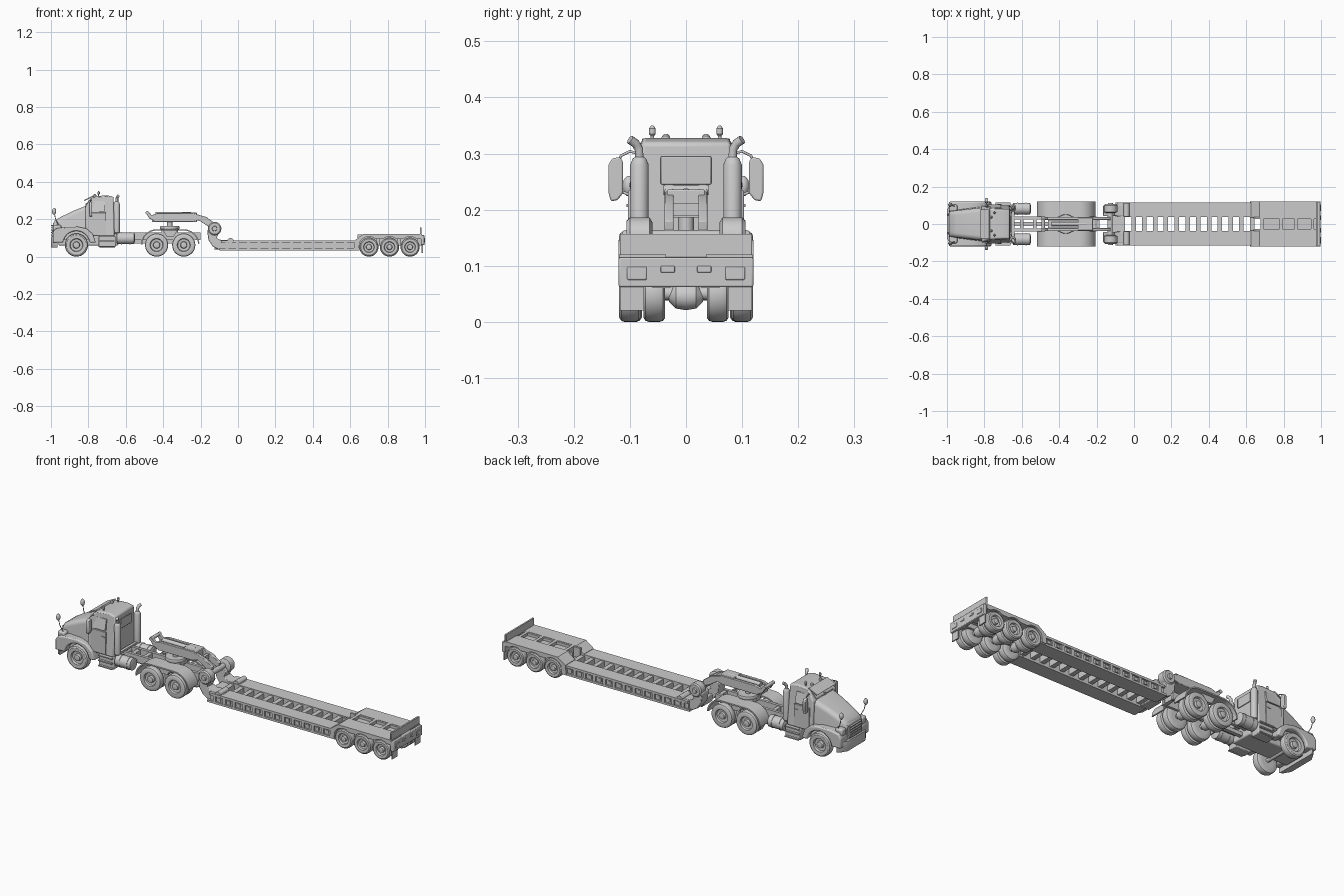
import bpy, bmesh, math
from mathutils import Vector


def finish(name, bm, bevel=0.0, angle=35):
    bmesh.ops.recalc_face_normals(bm, faces=bm.faces)
    me = bpy.data.meshes.new(name)
    bm.to_mesh(me)
    bm.free()
    ob = bpy.data.objects.new(name, me)
    bpy.context.collection.objects.link(ob)
    if bevel:
        m = ob.modifiers.new("bevel", 'BEVEL')
        m.width, m.segments, m.limit_method = bevel, 2, 'ANGLE'
    bpy.ops.object.select_all(action='DESELECT')
    bpy.context.view_layer.objects.active = ob
    ob.select_set(True)
    bpy.ops.object.shade_smooth_by_angle(angle=math.radians(angle))
    return ob


def loft(name, rings, bevel=0.0):
    """Skin equal-length rings of points and cap both ends."""
    bm = bmesh.new()
    vs = [[bm.verts.new(p) for p in r] for r in rings]
    n = len(vs[0])
    for a, b in zip(vs, vs[1:]):
        for i in range(n):
            bm.faces.new((a[i], a[(i + 1) % n], b[(i + 1) % n], b[i]))
    bm.faces.new(vs[0])
    bm.faces.new(vs[-1])
    return finish(name, bm, bevel)


def prism(name, pts, y0, y1, bevel=0.0, both=False):
    """Side profile (x, z) extruded across y, optionally on both sides."""
    for s in ((1, -1) if both else (1,)):
        loft(name, [[(x, s * y, z) for x, z in pts] for y in (y0, y1)], bevel)


def box(name, x0, x1, y0, y1, z0, z1, bevel=0.0, both=False):
    prism(name, [(x0, z0), (x1, z0), (x1, z1), (x0, z1)], y0, y1, bevel, both)


def lathe(name, prof, c, axis='Y', sgn=1, n=32):
    """Revolve (radius, offset) profile round an axis through c."""
    rings = []
    for r, o in prof:
        ring = []
        for i in range(n):
            a = 2 * math.pi * i / n
            u, v, w = r * math.cos(a), r * math.sin(a), o * sgn
            p = {'X': (w, u, v), 'Y': (u, w, v), 'Z': (u, v, w)}[axis]
            ring.append(Vector(c) + Vector(p))
        rings.append(ring)
    return loft(name, rings)


def tube(name, pts, r):
    cu = bpy.data.curves.new(name, 'CURVE')
    cu.dimensions, cu.bevel_depth, cu.bevel_resolution, cu.use_fill_caps = '3D', r, 3, True
    sp = cu.splines.new('POLY')
    sp.points.add(len(pts) - 1)
    for p, q in zip(sp.points, pts):
        p.co = (*q, 1)
    ob = bpy.data.objects.new(name, cu)
    bpy.context.collection.objects.link(ob)


def arc(cx, cz, r, a0, a1, n=12):
    return [(cx + r * math.cos(math.radians(a0 + (a1 - a0) * i / n)),
             cz + r * math.sin(math.radians(a0 + (a1 - a0) * i / n))) for i in range(n + 1)]


def tyre(name, x, r, y_in, y_out):
    """Tyre with dished rim and hub on each side."""
    w = y_out - y_in
    prof = [(r * .5, 0), (r * .85, 0), (r * .96, w * .1), (r, w * .25), (r, w * .75), (r * .96, w * .9),
            (r * .85, w), (r * .62, w * .97), (r * .57, w * .97), (r * .52, w * .7), (r * .3, w * .65),
            (r * .26, w * .95), (r * .1, w)]
    for s in (1, -1):
        lathe(name, prof, (x, s * y_in, r), sgn=s)


# Wheels and axles
tyre("front_wheel", -.864, .062, .078, .118)
for x, r, nm in [(-.435, .062, "drive"), (-.29, .062, "drive"), (.70, .051, "trailer"), (.81, .051, "trailer"), (.92, .051, "trailer")]:
    tyre(nm + "_outer_wheel", x, r, .081, .119)
    tyre(nm + "_inner_wheel", x, r, .037, .076)
    lathe(nm + "_axle", [(.012, -.1), (.012, .1)], (x, 0, r))
    lathe(nm + "_axle_housing", [(.01, -.03), (.022, -.018), (.025, 0), (.022, .018), (.01, .03)], (x, 0, r - .005))
lathe("front_axle", [(.01, -.1), (.01, .1)], (-.864, 0, .062))

# Truck chassis
box("chassis_rail", -.95, -.2, .025, .04, .09, .128, both=True)
for x in (-.6, -.53, -.36, -.215):
    box("chassis_crossmember", x - .01, x + .01, -.03, .03, .095, .124)
box("engine_pan", -.96, -.64, -.06, .06, .06, .12, .006)
box("driveline", -.64, -.29, -.01, .01, .07, .09)


# Hood, lofted from rounded cross-sections
def hood_ring(x, hw, zt, zb=.09, r=.025):
    half = [(hw, zb)] + [(hw - .008 - r + r * math.cos(a), zt - r + r * math.sin(a))
                         for a in [math.pi / 2 * i / 6 for i in range(7)]]
    return [(x, y, z) for y, z in half] + [(x, -y, z) for y, z in reversed(half)]


loft("hood", [hood_ring(-.988, .072, .178), hood_ring(-.98, .076, .193), hood_ring(-.95, .08, .211),
              hood_ring(-.88, .088, .245), hood_ring(-.80, .097, .277)])
prism("grille_surround", [(-.997, .105), (-.985, .105), (-.978, .187), (-.989, .18)], -.055, .055, .004)
for i in range(5):
    box("grille_bar", -1, -.985, -.046, .046, .113 + i * .013, .118 + i * .013)

# Front fenders, bumper, lamps
prism("front_fender", [(-.99, .075), (-.99, .13), (-.975, .15), (-.93, .158), (-.86, .16), (-.81, .15), (-.775, .12), (-.76, .075)]
      + arc(-.864, .065, .072, 8, 172), .06, .119, .006, True)
loft("front_bumper", [[(-.965, y * .119, z), (-.98, y * .11, z), (-1, y * .075, z), (-1, -y * .075, z),
                       (-.98, -y * .11, z), (-.965, -y * .119, z)] for y, z in ((.97, .05), (1, .056), (1, .097), (.97, .102))])
for s in (1, -1):
    box("headlight", -.988, -.945, s * .066, s * .104, .132, .17, .008)
    tube("hood_mirror_post", [(-.95, s * .092, .15), (-.975, s * .1, .2), (-.982, s * .102, .232)], .002)
    lathe("hood_mirror", [(.003, -.018), (.009, -.011), (.011, 0), (.009, .011), (.003, .018)], (-.983, s * .102, .242), 'Z', n=16)

# Cab body: tapered side profile
cab = [(-.815, .11), (-.815, .272), (-.775, .322), (-.70, .328), (-.665, .32), (-.66, .11)]
cab_w = {.322: .08, .328: .078, .32: .08}


def cab_half(s, k):
    return [(x, s * (cab_w.get(z, .1) - k), z) for x, z in cab]


loft("cab", [cab_half(-1, 0), cab_half(1, 0)], .007)
prism("sun_visor", [(-.825, .302), (-.775, .327), (-.77, .322), (-.82, .298)], -.078, .078, .001)
prism("windshield", [(-.815, .278), (-.785, .315), (-.781, .311), (-.811, .274)], -.072, .072, .001)
box("rear_window", -.661, -.656, -.045, .045, .245, .295, .002)
box("windshield_divider", -.816, -.808, -.003, .003, .27, .285)
for s in (1, -1):
    # Doors with side windows, handles and mirrors
    box("door", -.795, -.705, s * .095, s * .103, .115, .235, .002)
    loft("side_window", [[(-.785, s * .102, .24), (-.71, s * .102, .24), (-.71, s * (.089), .297), (-.765, s * .089, .297)],
                         [(-.785, s * .09, .24), (-.71, s * .09, .24), (-.71, s * .078, .297), (-.765, s * .078, .297)]])
    box("door_handle", -.73, -.712, s * .102, s * .106, .205, .21)
    loft("side_mirror", [[(x, s * y, z) for y, z in ((.112, .23), (.122, .217), (.134, .215), (.138, .23), (.138, .28),
                                                     (.132, .291), (.118, .294), (.112, .285))] for x in (-.797, -.78)], .003)
    tube("mirror_upper_arm", [(-.785, s * .085, .3), (-.787, s * .1, .304), (-.789, s * .116, .296), (-.789, s * .12, .285)], .0025)
    tube("mirror_lower_arm", [(-.785, s * .098, .225), (-.789, s * .114, .232)], .0025)
    # Roof beacons and horns
    lathe("roof_beacon", [(.003, 0), (.003, .008), (.006, .012), (.006, .022), (.002, .027)], (-.745, s * .06, .323), 'Z', n=16)
    lathe("roof_lamp", [(.008, 0), (.007, .008), (.003, .012)], (-.765, s * .036, .323), 'Z', n=16)
    # Exhaust stacks
    lathe("exhaust_muffler", [(.008, .12), (.016, .13), (.0165, .28), (.012, .291), (.008, .294)], (-.648, s * .083, 0), 'Z', n=24)
    tube("exhaust_pipe", [(-.648, s * .083, .285), (-.648, s * .084, .308), (-.645, s * .09, .318), (-.64, s * .1, .325)], .008)
    # Tanks and steps
    lathe("fuel_tank", [(.02, 0), (.031, .004), (.031, .094), (.02, .098)], (-.65, s * .082, .098), 'X')
    for x in (-.625, -.58):
        lathe("tank_strap", [(.033, 0), (.033, .006)], (x, s * .082, .098), 'X')
    box("step_box", -.745, -.655, s * .055, s * .105, .05, .11, .004)
    for z in (.052, .08, .106):
        box("step_tread", -.74, -.66, s * .1, s * .116, z, z + .006)
box("cab_rear_rack", -.655, -.64, -.09, .09, .125, .135)

# Tandem drive fenders: one thin shell over both axles
outer = arc(-.29, .062, .084, 5, 90) + arc(-.435, .062, .084, 90, 178)
inner = arc(-.435, .062, .077, 178, 90) + arc(-.29, .062, .077, 90, 5)
prism("drive_fender", outer + inner, .038, .12, both=True)
prism("fender_web", [(-.40, .139), (-.325, .139), (-.345, .105), (-.38, .105)], .06, .1, both=True)
box("fifth_wheel_base", -.41, -.32, -.04, .04, .125, .148, .004)
lathe("fifth_wheel_plate", [(.05, .146), (.052, .15), (.052, .16), (.05, .163)], (-.365, 0, 0), 'Z')
lathe("kingpin", [(.014, .15), (.014, .19)], (-.365, 0, 0), 'Z')

# Gooseneck
prism("gooseneck_beam", [(-.495, .238), (-.485, .246), (-.462, .222), (-.43, .232), (-.24, .232), (-.17, .212), (-.125, .18),
                         (-.13, .15), (-.165, .165), (-.21, .195), (-.24, .186), (-.44, .186), (-.475, .205)], .022, .038, .002, True)
box("gooseneck_floor", -.46, -.22, -.03, .03, .186, .218)
lathe("gooseneck_nose_bar", [(.009, -.04), (.009, .04)], (-.485, 0, .235), n=16)
box("gooseneck_cover", -.3, -.22, -.034, .034, .215, .236, .003)
box("gooseneck_rear_tie", -.2, -.185, -.036, .036, .19, .212)
lathe("gooseneck_cylinder", [(.012, -.1), (.012, .09)], (-.34, 0, .226), 'X', n=16)
lathe("pivot_tube", [(.014, -.105), (.014, .105)], (-.128, 0, .15), n=20)

# Swing arms linking the neck to the deck
prism("swing_arm", [(-.165, .14), (-.13, .165), (-.1, .13), (-.115, .1), (-.09, .088), (-.02, .088), (-.02, .036),
                    (-.1, .036), (-.135, .055), (-.158, .09)], .042, .1, .003, True)
for s in (1, -1):
    lathe("arm_pivot_drum", [(.028, .06), (.036, .065), (.036, .1), (.03, .106), (.014, .106), (.012, .113), (.004, .113)],
          (-.125, 0, .15), sgn=s)
    lathe("deck_hinge", [(.016, .04), (.016, .112)], (-.04, 0, .085), sgn=s, n=20)
box("deck_front_crossbeam", -.125, -.07, -.045, .045, .038, .075, .003)

# Low deck: side beams with flanges and posts, cross slats
box("deck_beam", -.09, .65, .038, .106, .038, .083, both=True)
box("deck_top_flange", -.09, .65, .037, .115, .074, .086, both=True)
box("deck_bottom_flange", -.1, .65, .037, .115, .034, .045, both=True)
for i in range(13):
    x = -.06 + i * .0577
    box("deck_post", x - .008, x + .008, .1, .114, .04, .08, both=True)
    box("deck_slat", x - .012, x + .012, -.04, .04, .045, .08)
    box("tie_down_block", x + .018, x + .034, .1, .111, .052, .068, both=True)

# Raised rear deck over the trailer axles
prism("rear_deck", [(.62, .04), (.625, .088), (.67, .12), (.985, .12), (.985, .095), (.975, .095)]
      + arc(.92, .051, .056, 52, 128, 6) + arc(.81, .051, .056, 52, 128, 6) + arc(.70, .051, .056, 52, 150, 8)
      + [(.645, .04)], .036, .119, both=True)
box("rear_frame_rail", .64, .98, .026, .037, .065, .118, both=True)
box("rear_floor", .685, .985, -.03, .03, .09, .104)
for x in (.685, .785, .865, .955):
    box("rear_deck_crossbar", x - .008, x + .008, -.037, .037, .09, .12)
for x in (.70, .81, .92):
    box("suspension_hanger", x + .04, x + .06, .028, .06, .06, .1, both=True)

# Tail board, bumper, lamps and flaps
box("tail_board", .972, .982, -.118, .118, .115, .157, .002)
box("rear_bumper", .978, .997, -.12, .12, .062, .115, .003)
box("tail_lamp", .99, 1, .07, .105, .075, .098, .002, True)
box("lamp_bracket", .99, 1, .02, .045, .088, .1, .002, True)
box("mud_flap", .982, .988, .075, .118, .02, .065, both=True)
